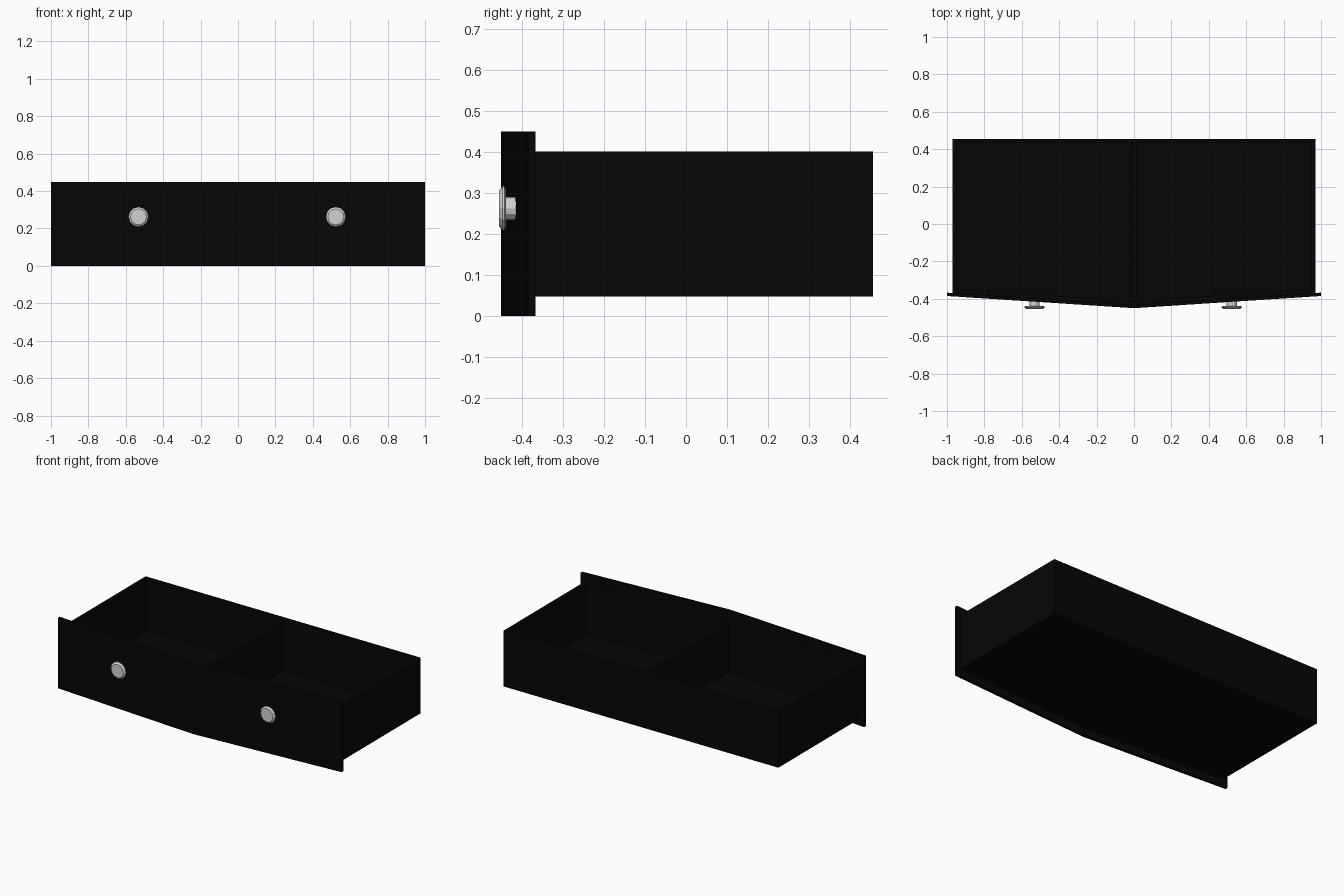
import bpy, bmesh, math
from mathutils import Matrix

cube = bpy.data.objects.get("Cube")
if cube:
    bpy.data.objects.remove(cube, do_unlink=True)


def material(name, rgb):
    m = bpy.data.materials.new(name)
    m.use_nodes = True
    m.diffuse_color = (*rgb, 1)
    m.node_tree.nodes["Principled BSDF"].inputs["Base Color"].default_value = (*rgb, 1)
    return m


BLACK = material("black paint", (0.0019, 0.0019, 0.0019))
METAL = material("light grey metal", (0.64, 0.64, 0.64))


def finish(name, bm, mat):
    bmesh.ops.recalc_face_normals(bm, faces=bm.faces)
    mesh = bpy.data.meshes.new(name)
    bm.to_mesh(mesh)
    bm.free()
    mesh.materials.append(mat)
    obj = bpy.data.objects.new(name, mesh)
    bpy.context.collection.objects.link(obj)
    return obj


def slab(name, outline, z0, z1):
    """Extrude a plan outline from z0 up to z1."""
    bm = bmesh.new()
    face = bm.faces.new([bm.verts.new((x, y, z0)) for x, y in outline])
    top = bmesh.ops.extrude_face_region(bm, geom=[face])["geom"]
    verts = [v for v in top if isinstance(v, bmesh.types.BMVert)]
    bmesh.ops.translate(bm, verts=verts, vec=(0, 0, z1 - z0))
    return finish(name, bm, BLACK)


def rect(x0, x1, y0, y1):
    return [(x0, y0), (x1, y0), (x1, y1), (x0, y1)]


def chevron(half, front_side, front_mid, depth):
    """Shallow V-shaped strip, pointing forward at the middle."""
    return [(-half, front_side), (0, front_mid), (half, front_side),
            (half, front_side + depth), (0, front_mid + depth), (-half, front_side + depth)]


HALF, BACK, WALL = 0.97, 0.455, 0.02
SIDE_Y, MID_Y = -0.369, -0.432          # back of the front panel
Z0, Z1, FLOOR = 0.047, 0.401, 0.068

# Bowed front panel and the wall behind it
slab("front_panel", chevron(1.0, -0.385, -0.45, 0.018), 0, 0.449)
slab("inner_front_wall", chevron(HALF - WALL, SIDE_Y, MID_Y, WALL), FLOOR, Z1)

# Drawer box
slab("drawer_floor", [(-HALF, SIDE_Y), (0, MID_Y), (HALF, SIDE_Y), (HALF, BACK), (-HALF, BACK)], Z0, FLOOR)
slab("back_wall", rect(-HALF, HALF, BACK - WALL, BACK), FLOOR, Z1)
for side, s in (("left", 1), ("right", -1)):
    xs = sorted((s * HALF, s * (HALF - WALL)))
    slab(side + "_wall", rect(*xs, SIDE_Y, BACK - WALL), FLOOR, Z1)
slab("divider", rect(-0.014, 0.014, MID_Y + WALL, BACK - WALL), FLOOR, Z1 - 0.015)

# Knobs: turned profile of (radius, y), spun round the front-to-back axis
PROFILE = [(0.028, -0.41), (0.028, -0.438), (0.046, -0.438), (0.054, -0.442),
           (0.054, -0.447), (0.043, -0.4555)]
SIDES = 12
for side, x in (("left", 0.523), ("right", -0.532)):
    bm = bmesh.new()
    rings = [[bm.verts.new((r * math.cos(2 * math.pi * i / SIDES), y,
                            r * math.sin(2 * math.pi * i / SIDES)))
              for i in range(SIDES)] for r, y in PROFILE]
    for a, b in zip(rings, rings[1:]):
        for i in range(SIDES):
            j = (i + 1) % SIDES
            bm.faces.new((a[i], a[j], b[j], b[i]))
    bm.faces.new(rings[0])
    bm.faces.new(rings[-1])
    bmesh.ops.transform(bm, matrix=Matrix.Translation((x, 0, 0.262)), verts=bm.verts)
    finish(side + "_knob", bm, METAL)
